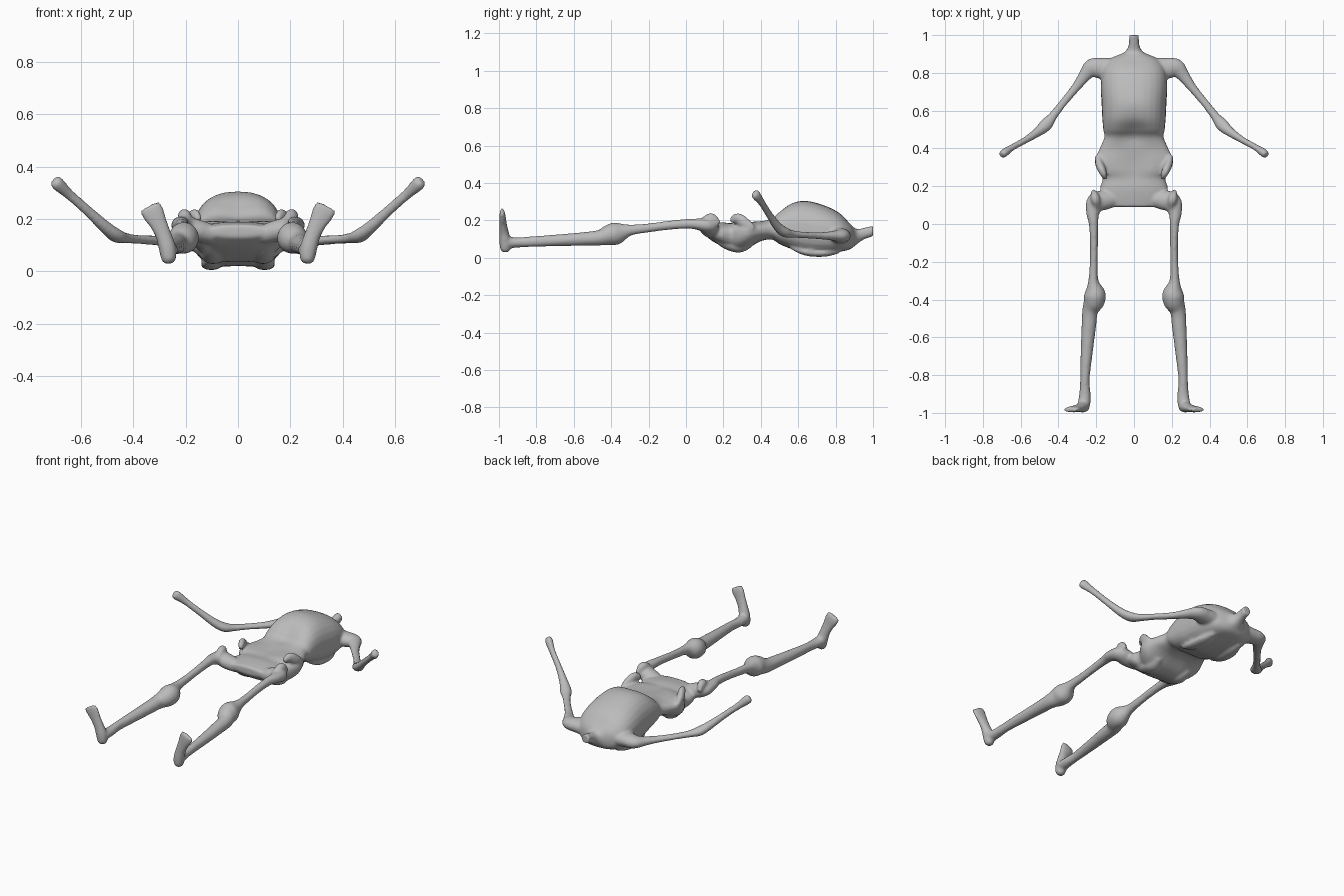
import bpy, bmesh, math
from mathutils import Vector

cube = bpy.data.objects.get("Cube")
if cube:
    bpy.data.objects.remove(cube, do_unlink=True)

SIDES = 28
bm = bmesh.new()


def smooth_path(rows, steps=5):
    """Catmull-Rom interpolation of whole rows (position and sizes)."""
    out = []
    for i in range(len(rows) - 1):
        a, b, c, d = (rows[max(i - 1, 0)], rows[i], rows[i + 1],
                      rows[min(i + 2, len(rows) - 1)])
        for s in range(steps):
            t = s / steps
            out.append([0.5 * (2 * q + (r - p) * t + (2 * p - 5 * q + 4 * r - u) * t * t
                               + (3 * q - p - 3 * r + u) * t ** 3)
                        for p, q, r, u in zip(a, b, c, d)])
    out.append(list(rows[-1]))
    return out


def skin(rings):
    """Join rings of points into a closed tube."""
    loops = [[bm.verts.new(p) for p in ring] for ring in rings]
    for a, b in zip(loops, loops[1:]):
        for i in range(SIDES):
            j = (i + 1) % SIDES
            bm.faces.new((a[i], a[j], b[j], b[i]))
    bm.faces.new(loops[0][::-1])
    bm.faces.new(loops[-1])


def limb(rows, ref):
    """Paired tube; each row is x, y, z, side radius, radius along ref."""
    path = smooth_path(rows)
    pts = [Vector(r[:3]) for r in path]
    for mirror in (1, -1):
        rings = []
        for i, r in enumerate(path):
            tan = (pts[min(i + 1, len(pts) - 1)] - pts[max(i - 1, 0)]).normalized()
            side = tan.cross(Vector(ref)).normalized()
            up = side.cross(tan)
            ring = []
            for k in range(SIDES):
                a = 2 * math.pi * k / SIDES
                p = pts[i] + side * r[3] * math.cos(a) + up * r[4] * math.sin(a)
                ring.append((p.x * mirror, p.y, p.z))
            rings.append(ring)
        skin(rings)


def power(v, e):
    return math.copysign(abs(v) ** e, v)


# Torso: y, half width, back z, widest z, front z, front hollow, back hollow
torso = [
    (1.00, .026, .115, .145, .172, 0, 0),
    (.95, .028, .098, .13, .160, 0, 0),
    (.91, .050, .070, .11, .155, 0, 0),
    (.875, .125, .040, .11, .190, .005, .005),
    (.82, .165, .022, .12, .240, 0, .012),
    (.74, .176, .008, .13, .280, 0, .015),
    (.64, .172, .012, .14, .305, 0, .012),
    (.56, .168, .040, .15, .296, .008, .01),
    (.50, .163, .065, .15, .262, .025, .01),
    (.46, .157, .090, .15, .222, .02, .01),
    (.40, .182, .085, .15, .200, .005, .005),
    (.33, .208, .045, .15, .198, .01, .005),
    (.28, .190, .028, .14, .198, .012, .01),
    (.24, .166, .035, .13, .190, .005, .01),
    (.19, .180, .060, .13, .190, 0, .005),
    (.14, .165, .090, .14, .186, 0, 0),
    (.09, .110, .130, .155, .178, 0, 0),
]
rings = []
for y, w, back, mid, front, hollow, groove in smooth_path(torso):
    ring = []
    for k in range(SIDES):
        a = 2 * math.pi * k / SIDES
        x, s = w * power(math.cos(a), .85), power(math.sin(a), .85)
        dip = math.exp(-(x / .07) ** 2)
        z = mid + (front - mid) * s - hollow * dip if s > 0 else mid + (mid - back) * s + groove * dip
        ring.append((x, y, z))
    rings.append(ring)
skin(rings)

# Shoulders, arms and blunt hands
limb([(.08, .825, .115, .055, .045), (.17, .825, .118, .055, .042),
      (.222, .825, .118, .050, .036), (.260, .787, .118, .034, .026),
      (.31, .720, .118, .024, .019), (.38, .635, .122, .021, .017),
      (.43, .570, .127, .024, .020), (.465, .527, .137, .034, .026),
      (.505, .490, .168, .026, .024), (.57, .447, .228, .018, .020),
      (.64, .408, .290, .017, .020), (.675, .385, .322, .021, .025),
      (.692, .372, .338, .022, .027), (.702, .364, .347, .015, .018)], (0, 0, 1))

# Hips, thighs, knees and shins
limb([(.09, .130, .140, .035, .035), (.15, .125, .155, .050, .042),
      (.200, .115, .170, .052, .040), (.218, .060, .180, .036, .030),
      (.214, 0, .182, .025, .026), (.212, -.10, .173, .021, .024),
      (.213, -.20, .160, .021, .024), (.215, -.30, .148, .027, .030),
      (.207, -.365, .132, .055, .058), (.212, -.41, .122, .056, .056),
      (.232, -.46, .108, .042, .042), (.240, -.55, .101, .038, .036),
      (.252, -.70, .093, .031, .031), (.260, -.82, .087, .025, .028),
      (.260, -.90, .082, .030, .027), (.264, -.95, .082, .033, .030),
      (.266, -.975, .082, .024, .022)], (0, 0, 1))

# Upright feet, widening to thin toes
limb([(.262, -.966, .030, .014, .014), (.264, -.966, .046, .028, .027),
      (.270, -.967, .090, .033, .031), (.285, -.973, .140, .031, .024),
      (.305, -.978, .185, .035, .019), (.325, -.981, .225, .044, .016),
      (.338, -.984, .250, .040, .011)], (0, 1, 0))

# Hip crests, hip knobs, collar ends and shoulder blades
for rows in (
    [(.195, .360, .155, .012, .020), (.182, .315, .185, .022, .030),
     (.165, .275, .212, .020, .028), (.150, .240, .195, .012, .015)],
    [(.215, .175, .180, .012, .015), (.205, .135, .212, .025, .028),
     (.195, .085, .195, .015, .015)],
    [(.095, .820, .040, .015, .015), (.100, .740, .026, .038, .020),
     (.105, .640, .032, .035, .020), (.105, .560, .060, .012, .012)],
    [(.110, .350, .080, .020, .020), (.095, .285, .058, .045, .030),
     (.100, .210, .080, .040, .030), (.120, .150, .120, .020, .020)],
):
    limb(rows, (0, 0, 1))

# One fused skin
bmesh.ops.recalc_face_normals(bm, faces=bm.faces[:])
mesh = bpy.data.meshes.new("gaunt_body")
bm.to_mesh(mesh)
bm.free()
body = bpy.data.objects.new("gaunt_body", mesh)
bpy.context.collection.objects.link(body)

mat = bpy.data.materials.new("plain_grey")
mat.use_nodes = True
grey = (.5, .5, .5, 1)
mat.diffuse_color = grey
mat.node_tree.nodes["Principled BSDF"].inputs["Base Color"].default_value = grey
mesh.materials.append(mat)
for p in mesh.polygons:
    p.use_smooth = True

remesh = body.modifiers.new("fuse_parts", 'REMESH')
remesh.mode = 'VOXEL'
remesh.voxel_size = .008
remesh.use_smooth_shade = True
relax = body.modifiers.new("soften_joins", 'SMOOTH')
relax.factor = .5
relax.iterations = 5
